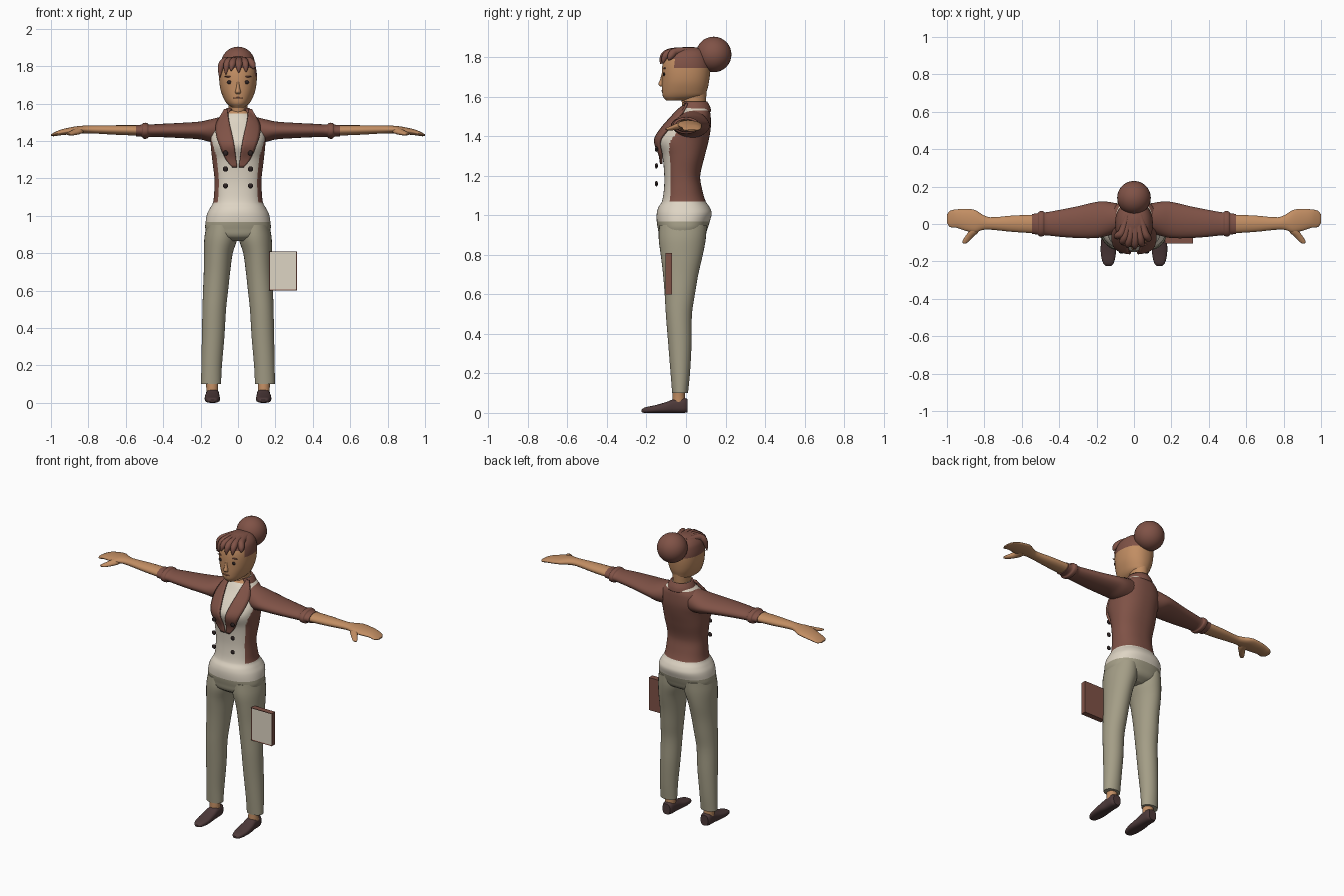
import bpy, bmesh, math

if "Cube" in bpy.data.objects:
    bpy.data.objects.remove(bpy.data.objects["Cube"])

def mat(name, r, g, b):
    m = bpy.data.materials.new(name)
    m.diffuse_color = (r, g, b, 1)
    m.use_nodes = True
    m.node_tree.nodes["Principled BSDF"].inputs["Base Color"].default_value = m.diffuse_color
    return m

BROWN = mat("warm brown", .215, .085, .062)
SKIN = mat("tan skin", .54, .27, .125)
CREAM = mat("cream", .73, .66, .55)
PANTS = mat("khaki", .37, .34, .24)
SHOE = mat("dark leather", .075, .042, .042)
DARK = mat("near black", .025, .016, .016)
LIP = mat("lip", .33, .13, .075)

def at(rows, t):
    """Smoothly interpolate the values of rows (t, ...) at t."""
    t = min(max(t, rows[0][0]), rows[-1][0])
    i = 0
    while i < len(rows) - 2 and t > rows[i + 1][0]:
        i += 1
    a, b = rows[i], rows[i + 1]
    p, q = rows[max(i - 1, 0)], rows[min(i + 2, len(rows) - 1)]
    h = b[0] - a[0]
    s = (t - a[0]) / h
    out = []
    for k in range(1, len(a)):
        m0 = (b[k] - p[k]) / (b[0] - p[0]) * h
        m1 = (q[k] - a[k]) / (q[0] - a[0]) * h
        out.append((2*s**3 - 3*s*s + 1)*a[k] + (s**3 - 2*s*s + s)*m0
                   + (3*s*s - 2*s**3)*b[k] + (s**3 - s*s)*m1)
    return out

def finish(name, bm, mats, mirror=False, rule=None, angle=45):
    bmesh.ops.recalc_face_normals(bm, faces=bm.faces[:])
    for f in bm.faces:
        f.smooth = True
        if rule:
            f.material_index = rule(f.calc_center_median())
    me = bpy.data.meshes.new(name)
    bm.to_mesh(me)
    bm.free()
    for m in mats:
        me.materials.append(m)
    me.set_sharp_from_angle(angle=math.radians(angle))
    ob = bpy.data.objects.new(name, me)
    bpy.context.collection.objects.link(ob)
    if mirror:
        ob.modifiers.new("mirror", 'MIRROR')
    return ob

def loft(name, rows, mats, axis='z', n=32, k=4, p=2.0, mirror=False, rule=None, cut=None):
    """Skin rings (t, u_low, u_high, v_low, v_high) along an axis."""
    bm = bmesh.new()
    ts = [a[0] + (b[0] - a[0]) * j / k for a, b in zip(rows, rows[1:]) for j in range(k)]
    rings = []
    for t in ts + [rows[-1][0]]:
        ul, uh, vl, vh = at(rows, t)
        ring = []
        for i in range(n):
            c, s = math.cos(2*math.pi*i/n), math.sin(2*math.pi*i/n)
            c, s = (math.copysign(abs(e) ** (2 / p), e) for e in (c, s))
            u, v = (ul + uh)/2 + c*(uh - ul)/2, (vl + vh)/2 + s*(vh - vl)/2
            ring.append(bm.verts.new({'z': (u, v, t), 'x': (t, u, v), 'y': (u, t, v)}[axis]))
        rings.append(ring)
    for a, b in zip(rings, rings[1:]):
        for i in range(n):
            bm.faces.new((a[i], a[(i+1) % n], b[(i+1) % n], b[i]))
    if cut:
        bmesh.ops.delete(bm, geom=[f for f in bm.faces if cut(f.calc_center_median())], context='FACES')
    else:
        bm.faces.new(rings[0])
        bm.faces.new(rings[-1])
    return finish(name, bm, mats, mirror, rule)

def front(rows, x, z, p):
    """Front surface y of a vertical loft."""
    ul, uh, vl, vh = at(rows, z)
    u = min(abs(x) / ((uh - ul) / 2), .9)
    return (vl + vh)/2 - (vh - vl)/2 * (1 - u**p) ** (1/p)

def ball(name, loc, size, m, mirror=False, seg=16):
    bm = bmesh.new()
    bmesh.ops.create_uvsphere(bm, u_segments=seg, v_segments=seg // 2, radius=1)
    for v in bm.verts:
        v.co = [c * s + l for c, s, l in zip(v.co, size, loc)]
    return finish(name, bm, [m], mirror)

def sym(rows):
    return [(z, -r, r, a, b) for z, r, a, b in rows]

# Torso: hips, waistcoat and jacket in one skin
body = sym([(.865, .07, -.10, .05), (.89, .15, -.132, .09), (.93, .174, -.142, .108),
            (.968, .173, -.148, .12), (1.01, .165, -.148, .13), (1.04, .150, -.14, .12),
            (1.07, .134, -.122, .10), (1.13, .127, -.112, .082), (1.2, .126, -.11, .072),
            (1.3, .138, -.12, .095), (1.38, .146, -.145, .115), (1.44, .148, -.112, .125),
            (1.5, .125, -.062, .125), (1.53, .095, -.04, .12), (1.555, .065, -.02, .108),
            (1.57, .052, -.01, .10)])

def body_rule(c):
    if c.z < .968:
        return 2
    if c.z < 1.07:
        return 1
    if c.z > 1.545:
        return 3 if c.y < .02 else 1
    if c.z > 1.47:
        return 1 if c.y < .03 or c.z > 1.53 else 0
    ratio = .8 + .15 * min(max((c.z - 1.3) / .1, 0), 1)
    return 1 if c.y < 0 and abs(c.x) < ratio * at(body, c.z)[1] else 0

loft("torso", body, [BROWN, CREAM, PANTS, SKIN], n=96, k=6, p=2.3, rule=body_rule)

# Lapels hugging the chest
lapel = [(1.26, .004, .03), (1.3, .01, .062), (1.36, .018, .09), (1.42, .028, .112),
         (1.48, .042, .117), (1.53, .052, .095), (1.568, .056, .075)]
bm = bmesh.new()
grid = []
for i in range(25):
    z = 1.26 + .308 * i / 24
    a, b = at(lapel, z)
    xs = [a + (b - a) * j / 5 for j in range(6)]
    grid.append([bm.verts.new((x, front(body, x, z, 2.3) - .012, z)) for x in xs])
for a, b in zip(grid, grid[1:]):
    for j in range(5):
        bm.faces.new((a[j], a[j+1], b[j+1], b[j]))
ob = finish("lapels", bm, [BROWN], True)
sol = ob.modifiers.new("thickness", 'SOLIDIFY')
sol.thickness, sol.offset = .012, 0

# Turned collar around the back of the neck
ob = loft("collar", [(1.525, -.088, .088, -.045, .128), (1.55, -.078, .078, -.035, .122),
                     (1.575, -.062, .062, -.025, .108)], [BROWN], n=48, cut=lambda c: c.y < -.01)
ob.modifiers.new("thickness", 'SOLIDIFY').thickness = .012

# Waistcoat buttons
for i, z in enumerate((1.335, 1.25, 1.16)):
    ball(f"buttons_{i+1}", (.067, -.15, z), (.014, .008, .014), DARK, True, 12)

# Sleeves with cuffs, forearms with hands, thumbs
loft("sleeves", [(.09, -.045, .11, 1.39, 1.53), (.15, -.065, .12, 1.395, 1.515),
                 (.2, -.075, .118, 1.408, 1.504), (.3, -.075, .095, 1.415, 1.497),
                 (.4, -.068, .075, 1.42, 1.492), (.478, -.06, .062, 1.421, 1.489),
                 (.485, -.065, .068, 1.413, 1.496), (.507, -.065, .067, 1.413, 1.496),
                 (.514, -.057, .058, 1.422, 1.488), (.545, -.054, .054, 1.424, 1.486)],
     [BROWN], 'x', mirror=True)
loft("arms_and_hands", [(.52, -.05, .05, 1.428, 1.484), (.65, -.042, .045, 1.433, 1.484),
                        (.77, -.03, .036, 1.44, 1.482), (.81, -.032, .05, 1.441, 1.482),
                        (.85, -.045, .075, 1.44, 1.48), (.9, -.036, .08, 1.435, 1.472),
                        (.95, -.02, .078, 1.43, 1.46), (.985, -.015, .07, 1.425, 1.444),
                        (1.0, .005, .05, 1.427, 1.435)], [SKIN], 'x', mirror=True)
loft("thumbs", [(-.105, .9, .912, 1.434, 1.44), (-.095, .885, .918, 1.43, 1.445),
                (-.07, .86, .905, 1.43, 1.455), (-.04, .83, .885, 1.435, 1.468),
                (0, .82, .88, 1.44, 1.472)], [SKIN], 'y', n=16, mirror=True)

# Trouser legs, ankles, shoes
loft("trouser_legs", [(.1, .091, .197, -.07, .01), (.2, .086, .196, -.078, .02),
                      (.35, .073, .193, -.09, .028), (.5, .064, .19, -.102, .03),
                      (.6, .053, .187, -.108, .045), (.7, .042, .183, -.116, .062),
                      (.8, .028, .182, -.128, .085), (.88, .004, .180, -.138, .1),
                      (.95, .008, .168, -.135, .105)], [PANTS], mirror=True)
loft("ankles", [(.04, .106, .17, -.07, -.004), (.09, .106, .17, -.068, -.006),
                (.14, .108, .176, -.065, -.004)], [SKIN], n=20, mirror=True)
loft("shoes", [(-.225, .122, .15, .004, .016), (-.21, .109, .165, 0, .027),
               (-.16, .097, .177, 0, .038), (-.1, .098, .177, 0, .055),
               (-.06, .1, .172, 0, .07), (-.01, .102, .17, 0, .076),
               (.008, .11, .162, .003, .07)], [SHOE], 'y', p=2.8, mirror=True)

# Neck and head with swept-back hair
loft("neck", [(1.5, -.055, .055, -.018, .098), (1.56, -.05, .05, -.02, .1),
              (1.64, -.055, .055, -.03, .105)], [SKIN])
head = sym([(1.58, .034, -.10, .01), (1.6, .06, -.116, .085), (1.63, .078, -.121, .105),
            (1.68, .095, -.122, .117), (1.745, .101, -.121, .123), (1.79, .096, -.112, .118),
            (1.82, .084, -.09, .105), (1.843, .056, -.055, .08), (1.853, .015, -.005, .03)])
loft("head", head, [SKIN, BROWN], n=64, k=5, p=2.2,
     rule=lambda c: int(c.z > 1.79 or (c.z > 1.745 and c.y > -.06)))
ball("hair_bun", (0, .14, 1.814), (.09, .09, .09), BROWN, seg=32)

# Fringe locks, tapering over the forehead
for i, (root, tip, z) in enumerate([(-.06, -.095, 1.74), (-.042, -.064, 1.755), (-.018, -.035, 1.775),
                                    (.006, .004, 1.765), (.03, .042, 1.768), (.055, .082, 1.785)]):
    cu = bpy.data.curves.new(f"fringe_{i+1}", 'CURVE')
    cu.dimensions, cu.bevel_depth, cu.bevel_resolution = '3D', .021, 3
    cu.use_fill_caps = True
    sp = cu.splines.new('NURBS')
    path = [(root * .6, .05, 1.832, .8), (root, -.05, 1.832, 1), ((root + tip) / 2, -.1 + 5*tip*tip, 1.825, 1),
            (tip, -.122 + 6*tip*tip, 1.8, .9), (tip * 1.03, -.128 + 6*tip*tip, z, .15)]
    sp.points.add(len(path) - 1)
    for pt, (x, y, zz, r) in zip(sp.points, path):
        pt.co, pt.radius = (x, y, zz, 1), r
    sp.use_endpoint_u, sp.order_u = True, 4
    cu.materials.append(BROWN)
    bpy.context.collection.objects.link(bpy.data.objects.new(cu.name, cu))

# Face: eyes, brows, nose, mouth
def on_face(x, z):
    return (x, front(head, x, z, 2.2), z)

ball("eyes", on_face(.046, 1.714), (.015, .005, .010), DARK, True, 12)
ball("brows", on_face(.05, 1.744), (.022, .006, .004), BROWN, True, 12)
ball("mouth", on_face(0, 1.63), (.026, .004, .004), LIP, False, 12)
loft("nose", [(1.652, -.012, .012, -.13, -.11), (1.662, -.015, .015, -.14, -.105),
              (1.685, -.01, .01, -.132, -.105), (1.72, -.007, .007, -.122, -.105)], [SKIN], n=16)

# Book held at the side, pages facing forward
bm = bmesh.new()
bmesh.ops.create_cube(bm, size=1)
for v in bm.verts:
    v.co = (.24 + v.co.x * .15, -.0875 + v.co.y * .035, .705 + v.co.z * .21)
bm.faces.ensure_lookup_table()
page = min(bm.faces, key=lambda f: f.calc_center_median().y)
bmesh.ops.inset_region(bm, faces=[page], thickness=.007)
page.material_index = 1
for v in page.verts:
    v.co.y += .003
finish("book", bm, [BROWN, CREAM], angle=1)
